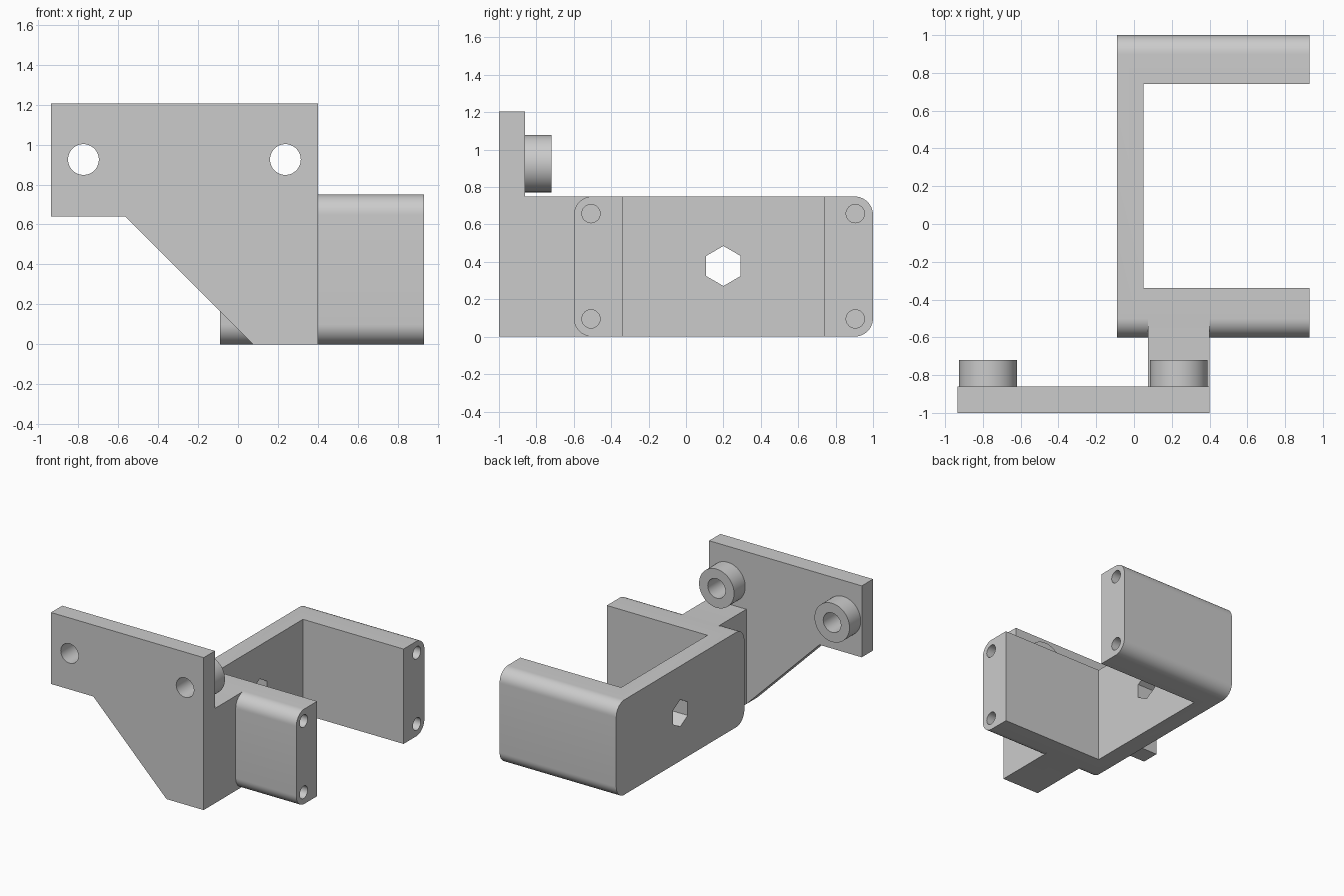
import bpy, bmesh, math
from mathutils import Vector

cube = bpy.data.objects.get("Cube")
if cube:
    bpy.data.objects.remove(cube, do_unlink=True)

grey = bpy.data.materials.new("plain grey")
grey.use_nodes = True
colour = (0.6, 0.6, 0.6, 1)
grey.diffuse_color = colour
grey.node_tree.nodes["Principled BSDF"].inputs["Base Color"].default_value = colour


def prism(name, axis, points, start, end):
    """Extrude a 2D outline along x (points are y, z) or along y (points are x, z)."""
    def place(p, d):
        return (d, p[0], p[1]) if axis == "x" else (p[0], d, p[1])
    bm = bmesh.new()
    face = bm.faces.new([bm.verts.new(place(p, start)) for p in points])
    grown = bmesh.ops.extrude_face_region(bm, geom=[face])["geom"]
    shift = Vector(place((0, 0), end - start))
    bmesh.ops.translate(bm, vec=shift, verts=[v for v in grown if isinstance(v, bmesh.types.BMVert)])
    bmesh.ops.recalc_face_normals(bm, faces=bm.faces[:])
    mesh = bpy.data.meshes.new(name)
    bm.to_mesh(mesh)
    bm.free()
    mesh.materials.append(grey)
    obj = bpy.data.objects.new(name, mesh)
    bpy.context.collection.objects.link(obj)
    return obj


def rect(a0, a1, b0, b1):
    return [(a0, b0), (a1, b0), (a1, b1), (a0, b1)]


def circle(a, b, r, sides=48, turn=0.0):
    steps = [turn + 2 * math.pi * i / sides for i in range(sides)]
    return [(a + r * math.cos(t), b + r * math.sin(t)) for t in steps]


def rounded_rect(a0, a1, b0, b1, r, steps=12):
    corners = [(a1 - r, b1 - r), (a0 + r, b1 - r), (a0 + r, b0 + r), (a1 - r, b0 + r)]
    return [(a + r * math.cos(t), b + r * math.sin(t))
            for q, (a, b) in enumerate(corners)
            for t in [math.pi / 2 * (q + i / steps) for i in range(steps + 1)]]


def combine(body, part, operation):
    part.hide_render = True
    mod = body.modifiers.new(operation, "BOOLEAN")
    mod.operation = operation
    mod.solver = "EXACT"
    mod.object = part
    bpy.context.view_layer.objects.active = body
    bpy.ops.object.modifier_apply(modifier=mod.name)
    bpy.data.objects.remove(part, do_unlink=True)


TOP = 0.75
BOSS_X, BOSS_Z = (-0.773, 0.237), 0.925

# U-shaped cradle: rounded block with a pocket
body = prism("clamp_bracket", "x", rounded_rect(-0.6, 1.0, 0, TOP, 0.1), -0.09, 0.93)
combine(body, prism("pocket", "x", rect(-0.34, 0.74, -0.1, 1), 0.05, 1.1), "DIFFERENCE")

# Connecting block and mounting plate
combine(body, prism("connector", "y", rect(0.075, 0.4, 0, TOP), -0.93, -0.5), "UNION")
outline = [(-0.935, 0.64), (-0.565, 0.64), (0.075, 0), (0.4, 0), (0.4, 1.205), (-0.935, 1.205)]
combine(body, prism("plate", "y", outline, -1.0, -0.86), "UNION")

# Bosses with screw holes right through the plate
for x in BOSS_X:
    combine(body, prism("boss", "y", circle(x, BOSS_Z, 0.153), -0.9, -0.72), "UNION")
    combine(body, prism("screw_hole", "y", circle(x, BOSS_Z, 0.077), -1.1, -0.6), "DIFFERENCE")

# Hexagonal hole through the back wall
hexagon = circle(0.2, 0.378, 0.107, 6, math.pi / 6)
combine(body, prism("hex_hole", "x", hexagon, -0.2, 0.2), "DIFFERENCE")

# Blind holes in the arm ends
for y in (-0.508, 0.905):
    for z in (0.095, 0.658):
        combine(body, prism("blind_hole", "x", circle(y, z, 0.049, 32), 0.45, 1.0), "DIFFERENCE")

# Clean flat areas and smooth the curved ones
bm = bmesh.new()
bm.from_mesh(body.data)
bmesh.ops.remove_doubles(bm, verts=bm.verts[:], dist=0.0001)
bmesh.ops.dissolve_limit(bm, angle_limit=math.radians(0.5), verts=bm.verts[:], edges=bm.edges[:])
bm.to_mesh(body.data)
bm.free()
for other in bpy.context.selected_objects:
    other.select_set(False)
body.select_set(True)
bpy.context.view_layer.objects.active = body
bpy.ops.object.shade_smooth_by_angle(angle=math.radians(30))
